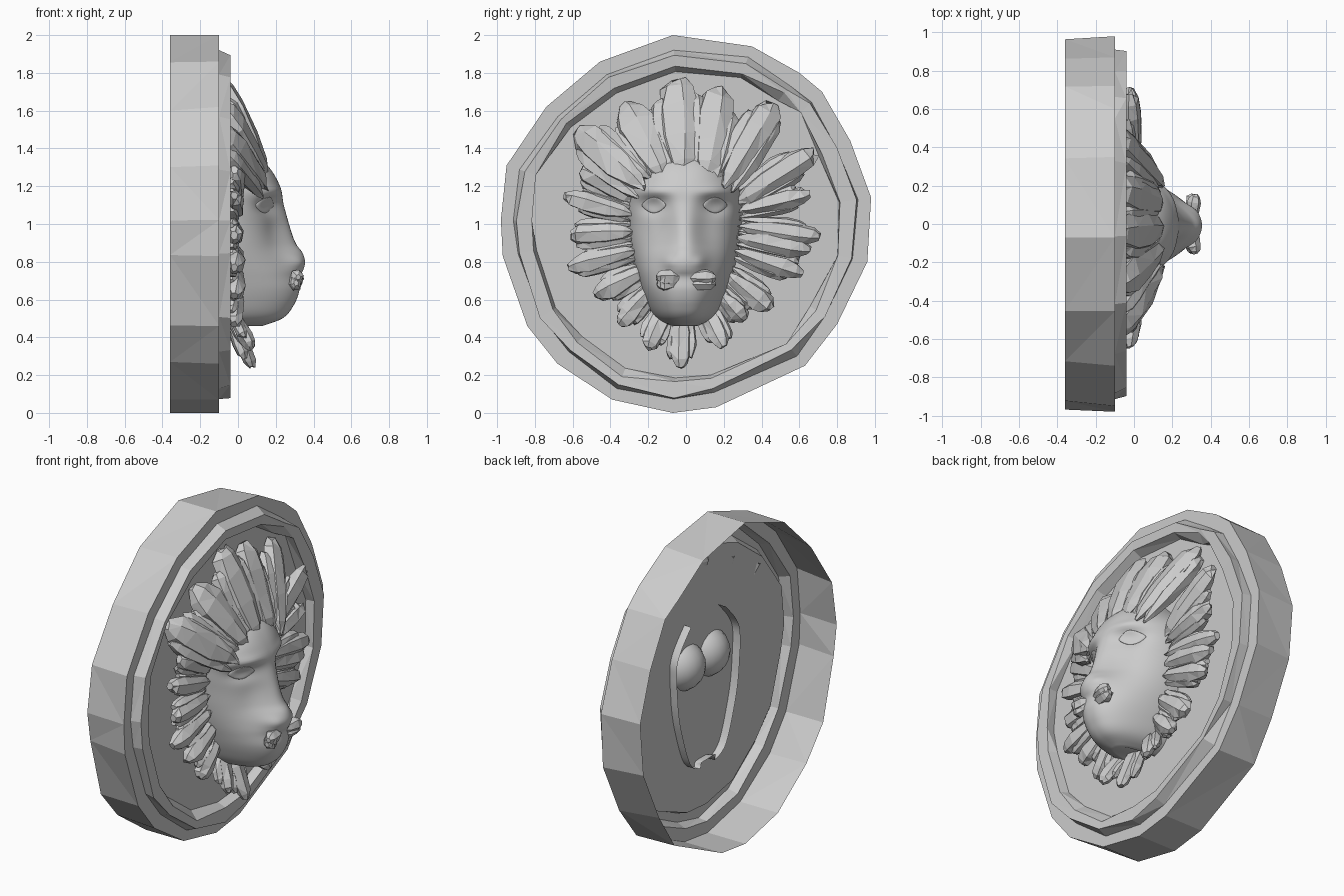
import bpy, bmesh, math, random
from mathutils import Vector

if "Cube" in bpy.data.objects:
    bpy.data.objects.remove(bpy.data.objects["Cube"])

random.seed(4)
stone = bpy.data.materials.new("stone_grey")
stone.diffuse_color = (0.6, 0.6, 0.6, 1)
stone.use_nodes = True
stone.node_tree.nodes["Principled BSDF"].inputs["Base Color"].default_value = stone.diffuse_color


def finish(bm, name, smooth=False, recalc=True):
    if recalc:
        bmesh.ops.recalc_face_normals(bm, faces=bm.faces[:])
    me = bpy.data.meshes.new(name)
    bm.to_mesh(me)
    bm.free()
    me.materials.append(stone)
    for p in me.polygons:
        p.use_smooth = smooth
    ob = bpy.data.objects.new(name, me)
    bpy.context.collection.objects.link(ob)
    return ob


# Round backing: irregular outline (y, z) swept through a stepped rim profile
outline = [(-.07, 2), (.35, 1.94), (.6, 1.8), (.72, 1.7), (.87, 1.44), (.98, 1.14),
           (.96, .8), (.8, .47), (.63, .25), (.16, .03), (-.07, 0), (-.39, .07),
           (-.68, .26), (-.84, .46), (-.97, .83), (-.98, 1.02), (-.95, 1.31),
           (-.74, 1.62), (-.455, 1.86)]
profile = [(-.36, 1, 0), (-.10, 1, 0), (-.10, .925, .015), (-.04, .905, .018),
           (-.045, .85, .02), (-.10, .825, .02)]
bm = bmesh.new()
rings = []
for x, s, j in profile:
    ring = []
    for y, z in outline:
        k = s + random.uniform(-j, j)
        if x < -.3 and .1 < z < 1.95:
            k *= random.uniform(.965, 1)
        ring.append(bm.verts.new((x, y * k, 1 + (z - 1) * k)))
    rings.append(ring)
n = len(outline)
for a, b in zip(rings, rings[1:]):
    for i in range(n):
        k = (i + 1) % n
        bm.faces.new((a[i], b[i], b[k], a[k]))
bm.faces.new(rings[-1])
bmesh.ops.triangulate(bm, faces=[f for f in bm.faces if len(f.verts) == 4])
bmesh.ops.recalc_face_normals(bm, faces=bm.faces[:])
if max(bm.faces, key=lambda f: len(f.verts)).normal.x < 0:
    bmesh.ops.reverse_faces(bm, faces=bm.faces[:])
finish(bm, "round_backing", recalc=False)


# Head: a sculpted height field x(y, z) within a tapering outline
def curve(keys, z):
    """Smooth interpolation through (z, value) keys."""
    if z <= keys[0][0]:
        return keys[0][1]
    for i in range(len(keys) - 1):
        (z0, v0), (z1, v1) = keys[i], keys[i + 1]
        if z <= z1:
            zp, vp = keys[max(i - 1, 0)]
            zn, vn = keys[min(i + 2, len(keys) - 1)]
            h = z1 - z0
            m0, m1 = (v1 - vp) / (z1 - zp) * h, (vn - v0) / (zn - z0) * h
            t = (z - z0) / h
            return (v0 * (2*t**3 - 3*t*t + 1) + m0 * (t**3 - 2*t*t + t)
                    + v1 * (3*t*t - 2*t**3) + m1 * (t**3 - t*t))
    return keys[-1][1]


WIDTH = [(.46, .07), (.48, .125), (.52, .17), (.6, .21), (.7, .245), (.8, .275),
         (.9, .295), (1.0, .305), (1.1, .312), (1.2, .305), (1.28, .26), (1.38, .17)]
FRONT = [(.46, .13), (.5, .235), (.57, .295), (.65, .325), (.72, .325), (.755, .345),
         (.8, .355), (.85, .34), (.89, .31), (.95, .285), (1.1, .243), (1.2, .222),
         (1.3, .165), (1.38, .08)]
CHEEK = [(.46, .12), (.5, .22), (.57, .275), (.65, .295), (.72, .275), (.8, .235),
         (.9, .2), (1.0, .185), (1.1, .195), (1.2, .205), (1.3, .16), (1.38, .08)]
NOSE = [(.46, .11), (.7, .12), (.8, .12), (.9, .1), (1.0, .09), (1.2, .11)]
BACK = -.15


def bump(v, c, r):
    return math.exp(-((v - c) / r) ** 2)


def face_x(y, z):
    s = min(abs(y) / curve(WIDTH, z), 1)
    c = curve(CHEEK, z)
    x = BACK + (c - BACK) * (1 - s ** 2.7) ** .5
    x += (curve(FRONT, z) - c) * math.exp(-(abs(y) / curve(NOSE, z)) ** 2.2)
    x -= .035 * bump(abs(y), .165, .08) * bump(z, 1.095, .05)   # eye sockets
    x += .02 * bump(abs(y), .16, .09) * bump(z, 1.17, .03)      # brow
    x += .018 * bump(abs(y), .085, .035) * bump(z, .80, .035)   # nostril wings
    return x


bm = bmesh.new()
ROWS, COLS = 76, 60
grid = []
for r in range(ROWS + 1):
    z = .46 + .92 * (r / ROWS) ** 1.15
    row = []
    for c in range(COLS + 1):
        u = math.sin((c / COLS * 2 - 1) * math.pi / 2)
        y = u * curve(WIDTH, z)
        row.append(bm.verts.new((face_x(y, z), y - .008, z)))
    grid.append(row)
under = [bm.verts.new((BACK, v.co.y, .50)) for v in grid[0]]
for a, b in zip([under] + grid, grid):
    for c in range(COLS):
        bm.faces.new((a[c], a[c + 1], b[c + 1], b[c]))
finish(bm, "head", True, recalc=False)

# Eyes: almond lenses on the surface, plus the round eyeballs seen from behind
for side in (-1, 1):
    y, z = side * .162, 1.1
    bm = bmesh.new()
    bmesh.ops.create_uvsphere(bm, u_segments=20, v_segments=12, radius=1)
    for v in bm.verts:
        p = v.co.copy()
        yy, zz = y + p.y * .064, z + p.z * .042 * (1 - .45 * p.y ** 2)
        v.co = (face_x(yy, zz) + .014 * p.x, yy - .008, zz)
    finish(bm, "eye_lens", True)
    bm = bmesh.new()
    bmesh.ops.create_uvsphere(bm, u_segments=20, v_segments=12, radius=.15)
    bmesh.ops.translate(bm, vec=(-.04, side * .12, 1.1), verts=bm.verts[:])
    finish(bm, "eyeball", True)


# Mane: faceted tapering locks radiating around the head
def lock(bm, base, tip, w, thick):
    d = tip - base
    side = d.cross(Vector((1, 0, 0))).normalized()
    up = side.cross(d).normalized()
    prev = None
    for t, s in ((0, .15), (.14, .6), (.4, .88), (.72, 1), (.9, .82), (1, .38)):
        ring = []
        for i in range(6):
            a = i * math.pi / 3 + .3
            k = s * random.uniform(.82, 1.12)
            ring.append(bm.verts.new(base + d * (t + random.uniform(-.03, .03))
                        + side * math.cos(a) * k * w / 2 + up * math.sin(a) * k * thick / 2))
        if prev:
            for i in range(6):
                bm.faces.new((prev[i], prev[(i + 1) % 6], ring[(i + 1) % 6], ring[i]))
        else:
            bm.faces.new(ring[::-1])
        prev = ring
    bm.faces.new(prev)
    bmesh.ops.triangulate(bm, faces=[f for f in bm.faces if len(f.verts) == 4])


# base y, base z, tip y, tip z, width
locks = [(-.02, 1.26, -.04, 1.76, .24), (.1, 1.25, .18, 1.71, .21),
         (.2, 1.2, .45, 1.63, .18), (.27, 1.12, .68, 1.38, .15),
         (.28, 1.07, .65, 1.16, .12), (.28, .99, .71, .93, .12),
         (.27, .93, .65, .86, .12), (.26, .86, .61, .74, .12),
         (.22, .74, .45, .55, .13), (.18, .64, .31, .49, .11),
         (.09, .58, .2, .35, .12), (-.02, .56, -.03, .24, .12),
         (-.1, .58, -.2, .34, .12), (-.18, .66, -.35, .47, .12),
         (-.22, .75, -.48, .62, .13), (-.26, .86, -.62, .77, .12),
         (-.28, .96, -.61, .94, .13), (-.28, 1.05, -.64, 1.15, .12),
         (-.27, 1.12, -.56, 1.29, .13), (-.22, 1.19, -.57, 1.49, .2),
         (-.12, 1.25, -.32, 1.63, .21)]
bm = bmesh.new()
for by, bz, ty, tz, w in locks:
    if bz > 1.15:      # crown leans back from the forehead
        x0, x1, th = .15, -.085, .13
    elif bz > .6:      # sides lie against the backing
        x0, x1, th = 0, -.02, .1
    else:              # beard swings forward
        x0, x1, th = -.05, .075, .08
    b, t = Vector((x0, by, bz)), Vector((x1, ty, tz))
    lock(bm, b, t, w, th)
    d = t - b
    s = d.cross(Vector((1, 0, 0))).normalized() * w
    for k in (-1, 1):  # thinner strands either side
        drop = Vector((-.02, 0, 0))
        lock(bm, b + s * .3 * k + drop, b + d * random.uniform(.74, .92) + s * .4 * k + drop,
             w * .6, th * .85)
finish(bm, "mane")

# Whisker tufts under the nose: chunky faceted pairs
bm = bmesh.new()
for side in (-1, 1):
    for dz, dx in ((.018, 0), (-.012, -.01)):
        lock(bm, Vector((.30 + dx, side * .01 - .008, .70 + dz)),
             Vector((.318 + dx, side * .155, .70 + dz)), .085, .075)
finish(bm, "whisker_tufts")
